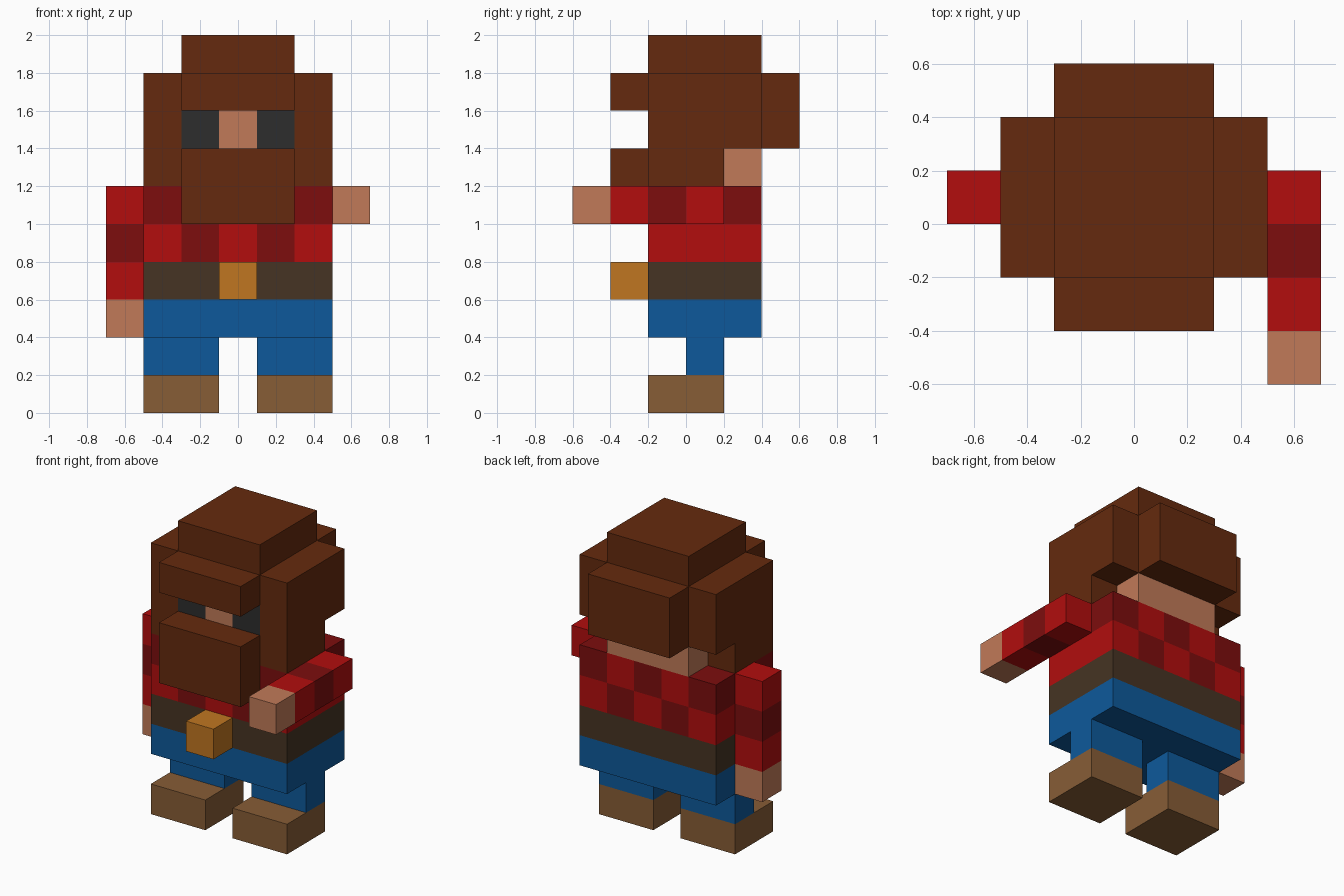
import bpy
import bmesh
from mathutils import Vector

cube = bpy.data.objects.get("Cube")
if cube:
    bpy.data.objects.remove(cube, do_unlink=True)

U = 0.2  # size of one block


def linear(c):
    c /= 255
    return c / 12.92 if c <= 0.04045 else ((c + 0.055) / 1.055) ** 2.4


def material(name, r, g, b):
    mat = bpy.data.materials.new(name)
    colour = (linear(r), linear(g), linear(b), 1)
    mat.diffuse_color = colour
    mat.use_nodes = True
    bsdf = mat.node_tree.nodes["Principled BSDF"]
    bsdf.inputs["Base Color"].default_value = colour
    bsdf.inputs["Roughness"].default_value = 0.9
    return mat


HAIR = material("hair brown", 101, 42, 14)
SKIN = material("skin", 193, 122, 88)
LENS = material("eye charcoal", 45, 45, 45)
RED = material("shirt red", 178, 13, 13)
DARK_RED = material("shirt dark red", 125, 13, 13)
BELT = material("belt brown", 70, 52, 35)
GOLD = material("buckle gold", 192, 118, 33)
BLUE = material("trouser blue", 13, 89, 155)
LEATHER = material("shoe leather", 135, 93, 54)


def finish(name, bm, mats):
    bmesh.ops.recalc_face_normals(bm, faces=bm.faces)
    mesh = bpy.data.meshes.new(name)
    bm.to_mesh(mesh)
    bm.free()
    for mat in mats:
        mesh.materials.append(mat)
    obj = bpy.data.objects.new(name, mesh)
    bpy.context.collection.objects.link(obj)
    return obj


def box(name, x, y, z, *mats, cuts=(), rule=None):
    """Box between (min, max) ranges; cuts are (axis, position) slices,
    rule picks a material index from a point just inside each face."""
    bm = bmesh.new()
    bmesh.ops.create_cube(bm, size=1)
    ranges = (x, y, z)
    for v in bm.verts:
        v.co = Vector([lo + (c + 0.5) * (hi - lo) for c, (lo, hi) in zip(v.co, ranges)])
    for axis, pos in cuts:
        point, normal = Vector(), Vector()
        point[axis], normal[axis] = pos, 1
        bmesh.ops.bisect_plane(bm, geom=bm.verts[:] + bm.edges[:] + bm.faces[:],
                               plane_co=point, plane_no=normal, dist=1e-5)
    bm.normal_update()
    if rule:
        for f in bm.faces:
            f.material_index = rule(f.calc_center_median() - f.normal * 0.05, f.normal)
    return finish(name, bm, mats)


def side_range(s, a, b):
    return tuple(sorted((s * a, s * b)))


# Legs, shoes and side hair, mirrored left and right
SIDE_HAIR = [(-0.2, 1.2), (0.2, 1.2), (0.2, 1.4), (0.4, 1.4), (0.4, 1.8), (-0.2, 1.8)]
for side, s in (("left", 1), ("right", -1)):
    x = side_range(s, 0.1, 0.5)
    box(f"{side}_shoe", x, (-0.2, 0.2), (0, 0.2), LEATHER)
    box(f"{side}_leg", x, (0, 0.2), (0.2, 0.4), BLUE)

    # Stepped hair profile pushed outwards from the head
    bm = bmesh.new()
    face = bm.faces.new([bm.verts.new((s * 0.3, y, z)) for y, z in SIDE_HAIR])
    new = bmesh.ops.extrude_face_region(bm, geom=[face])["geom"]
    bmesh.ops.translate(bm, vec=(s * U, 0, 0),
                        verts=[g for g in new if isinstance(g, bmesh.types.BMVert)])
    finish(f"{side}_side_hair", bm, [HAIR])

# Hips, belt and buckle
BODY_X, BODY_Y = (-0.5, 0.5), (-0.2, 0.4)
box("hips", BODY_X, BODY_Y, (0.4, 0.6), BLUE)
box("belt", BODY_X, BODY_Y, (0.6, 0.8), BELT)
box("buckle", (-0.1, 0.1), (-0.4, -0.2), (0.6, 0.8), GOLD)


# Checked shirt: colours alternate by column and row
def checks(p, n):
    return (int((p.x + 0.5) // U) + int((p.z - 0.8) // U)) % 2


box("shirt", BODY_X, BODY_Y, (0.8, 1.2), RED, DARK_RED,
    cuts=[(0, v) for v in (-0.3, -0.1, 0.1, 0.3)] + [(2, 1.0)], rule=checks)

# Right arm hangs down, left arm reaches forward; only the middle band is dark
box("right_sleeve", (-0.7, -0.5), (0, 0.2), (0.6, 1.2), RED, DARK_RED,
    cuts=[(2, 0.8), (2, 1.0)], rule=lambda p, n: int(0.8 < p.z < 1.0))
box("right_hand", (-0.7, -0.5), (0, 0.2), (0.4, 0.6), SKIN)
box("left_sleeve", (0.5, 0.7), (-0.4, 0.2), (1.0, 1.2), RED, DARK_RED,
    cuts=[(1, -0.2), (1, 0)], rule=lambda p, n: int(-0.2 < p.y < 0))
box("left_hand", (0.5, 0.7), (-0.6, -0.4), (1.0, 1.2), SKIN)


# Head with the eyes as cut faces on the front
def eyes(p, n):
    return int(n.y < -0.5 and 1.4 < p.z < 1.6 and abs(p.x) > 0.1)


HEAD_X = (-0.3, 0.3)
box("head", HEAD_X, BODY_Y, (1.2, 1.8), SKIN, LENS,
    cuts=[(0, -0.1), (0, 0.1), (2, 1.4), (2, 1.6)], rule=eyes)

# Hair blocks around the head
box("top_hair", HEAD_X, BODY_Y, (1.8, 2.0), HAIR)
box("back_hair", HEAD_X, (0.4, 0.6), (1.4, 1.8), HAIR)
box("fringe", HEAD_X, (-0.4, -0.2), (1.6, 1.8), HAIR)
box("beard", HEAD_X, (-0.4, -0.2), (1.0, 1.4), HAIR)
